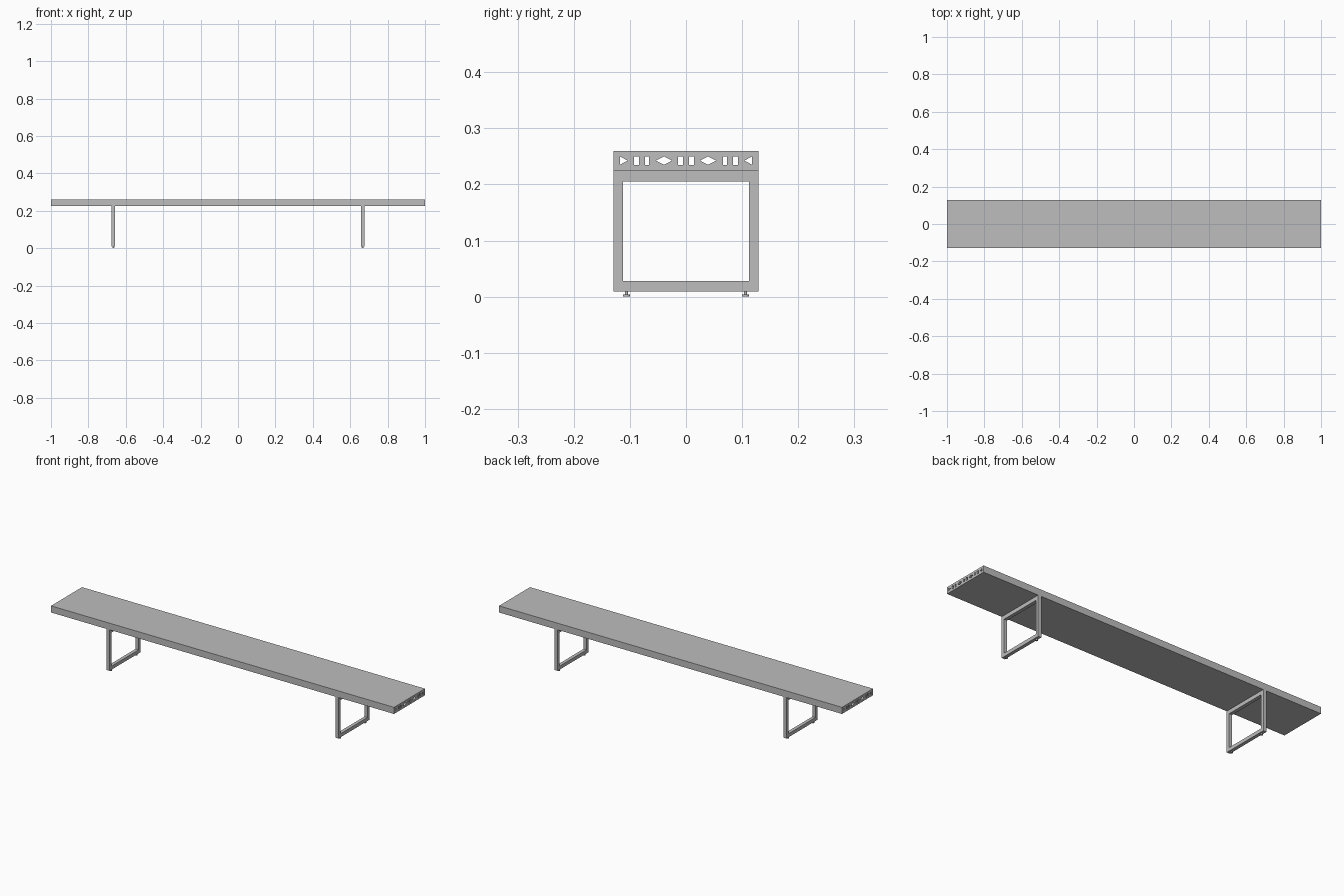
import bpy
from mathutils import Matrix

cube = bpy.data.objects.get("Cube")
if cube:
    bpy.data.objects.remove(cube, do_unlink=True)

# One plain grey for everything
GREY = (0.51, 0.51, 0.51, 1)
grey = bpy.data.materials.new("light grey")
grey.use_nodes = True
grey.diffuse_color = GREY
grey.node_tree.nodes["Principled BSDF"].inputs["Base Color"].default_value = GREY

# Maps profile (y, z) to the world, extruded along x
TO_END = Matrix(((0, 0, 1, 0), (1, 0, 0, 0), (0, 1, 0, 0), (0, 0, 0, 1)))


def rect(y0, y1, z0, z1):
    return [(y0, z0), (y1, z0), (y1, z1), (y0, z1)]


def extrude_profile(name, loops, x, half):
    """Fill an outline with holes and extrude it along x."""
    curve = bpy.data.curves.new(name, "CURVE")
    curve.dimensions = "2D"
    curve.fill_mode = "BOTH"
    curve.extrude = half
    for loop in loops:
        spline = curve.splines.new("POLY")
        spline.points.add(len(loop) - 1)
        for point, (y, z) in zip(spline.points, loop):
            point.co = (y, z, 0, 1)
        spline.use_cyclic_u = True
    obj = bpy.data.objects.new(name, curve)
    bpy.context.collection.objects.link(obj)
    obj.matrix_world = Matrix.Translation((x, 0, 0)) @ TO_END
    bpy.ops.object.select_all(action="DESELECT")
    obj.select_set(True)
    bpy.context.view_layer.objects.active = obj
    bpy.ops.object.convert(target="MESH")
    obj = bpy.context.object
    bpy.ops.object.shade_flat()
    obj.data.materials.clear()
    obj.data.materials.append(grey)
    return obj


def cylinder(name, radius, z0, z1, x, y):
    bpy.ops.mesh.primitive_cylinder_add(
        vertices=24, radius=radius, depth=z1 - z0, location=(x, y, (z0 + z1) / 2))
    obj = bpy.context.object
    obj.name = name
    bpy.ops.object.shade_smooth_by_angle()
    obj.data.materials.append(grey)


# Seat plank with hollow channels running its full length
W, LOW, HIGH = 0.129, 0.235, 0.25
MID = (LOW + HIGH) / 2
half_holes = [
    [(-0.118, LOW), (-0.104, MID), (-0.118, HIGH)],
    rect(-0.093, -0.084, LOW, HIGH),
    rect(-0.073, -0.066, LOW, HIGH),
    [(-0.054, MID), (-0.039, LOW), (-0.025, MID), (-0.039, HIGH)],
    rect(-0.014, -0.005, LOW, HIGH),
]
holes = half_holes + [[(-y, z) for y, z in reversed(h)] for h in half_holes]
extrude_profile("seat_plank", [rect(-W, W, 0.225, 0.26)] + holes, 0, 1)

# Leg frames with levelling feet
for side, x in (("right", -0.667), ("left", 0.667)):
    extrude_profile(side + "_leg_frame",
                    [rect(-W, W, 0.009, 0.225), rect(-0.112, 0.112, 0.0275, 0.205)],
                    x, 0.009)
    for end, y in (("front", -0.106), ("back", 0.106)):
        cylinder(f"{side}_{end}_foot_pad", 0.0065, 0, 0.004, x, y)
        cylinder(f"{side}_{end}_foot_stem", 0.0025, 0.003, 0.011, x, y)
